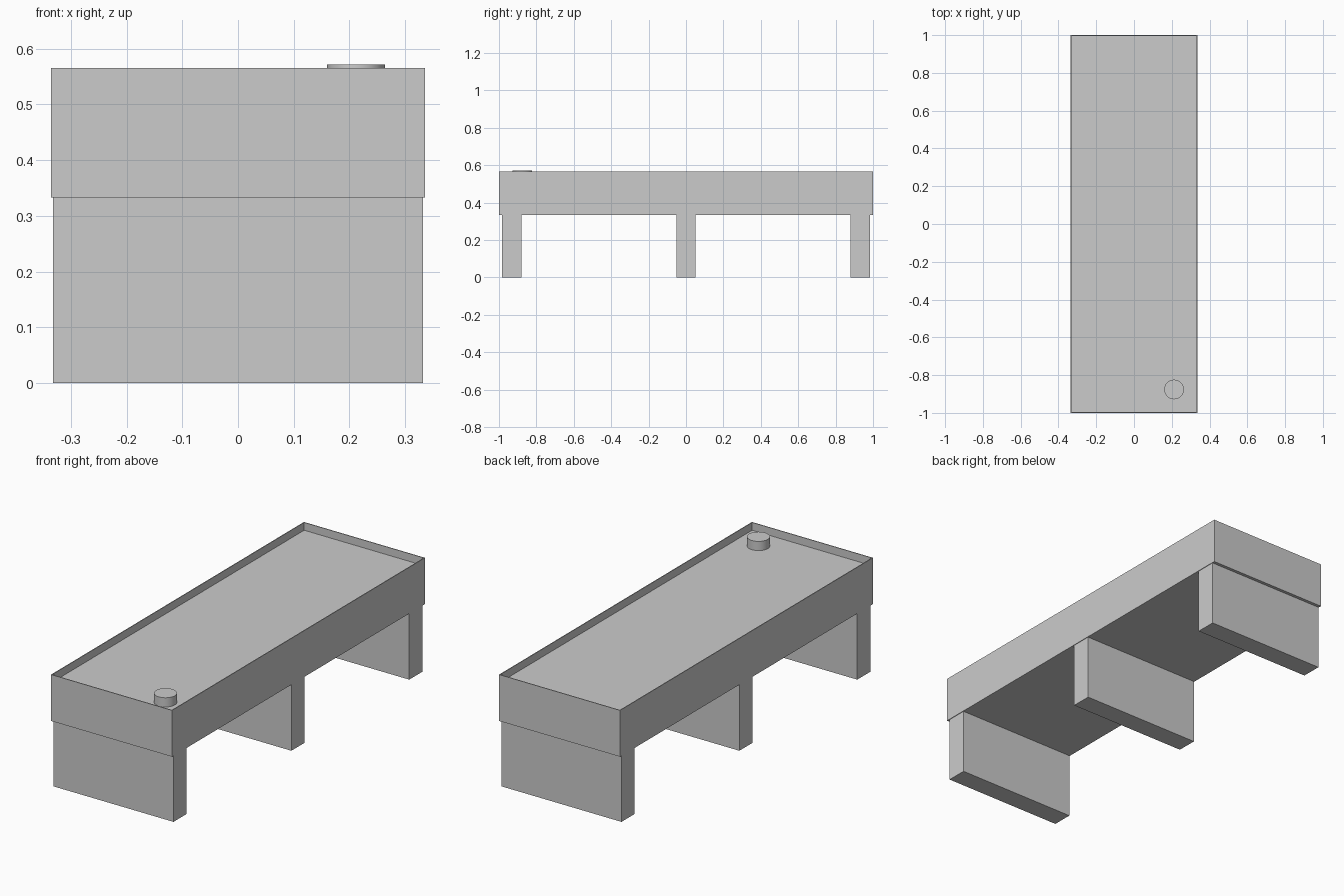
import bpy
from math import radians

if "Cube" in bpy.data.objects:
    bpy.data.objects.remove(bpy.data.objects["Cube"])

BASE, TOP, FLOOR = 0.333, 0.565, 0.526   # underside, rim and bed heights
HX, HY, T = 0.335, 1.0, 0.004            # half width, half length, panel thickness


def box(name, x0, x1, y0, y1, z0, z1):
    bpy.ops.mesh.primitive_cube_add(
        size=1, location=((x0 + x1) / 2, (y0 + y1) / 2, (z0 + z1) / 2))
    ob = bpy.context.object
    ob.name = name
    ob.scale = (x1 - x0, y1 - y0, z1 - z0)
    bpy.ops.object.transform_apply(location=False, rotation=False, scale=True)
    return ob


# Solid bed between the panels
box("bed", -HX + T, HX - T, -HY + T, HY - T, BASE, FLOOR)

# Long side panels
box("left_panel", -HX, -HX + T, -HY, HY, BASE, TOP)
box("right_panel", HX - T, HX, -HY, HY, BASE, TOP)

# End panels fitted between the side panels
box("front_panel", -HX + T, HX - T, -HY, -HY + T, BASE, TOP)
box("back_panel", -HX + T, HX - T, HY - T, HY, BASE, TOP)

# Three full-width supports
for name, y in (("front_support", -0.932), ("middle_support", 0), ("back_support", 0.932)):
    box(name, -0.332, 0.332, y - 0.052, y + 0.052, 0, BASE)

# Round drain plug standing on the bed
bpy.ops.mesh.primitive_cylinder_add(
    vertices=32, radius=0.052, depth=0.572 - FLOOR,
    location=(0.212, -0.876, (0.572 + FLOOR) / 2))
bpy.context.object.name = "drain_plug"
bpy.ops.object.shade_smooth_by_angle(angle=radians(30))
